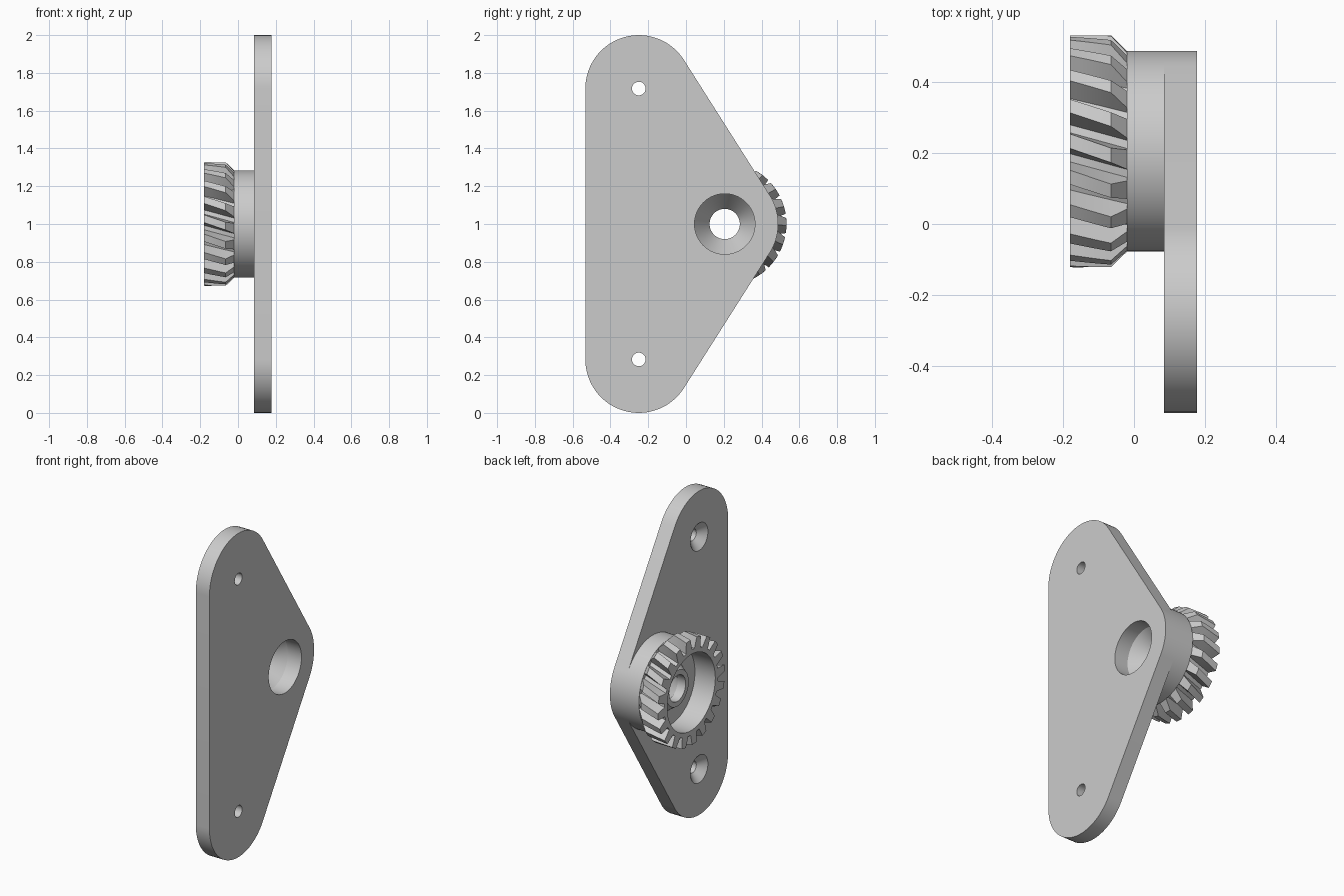
import bpy, bmesh
from math import sin, cos, pi, atan2, radians

old = bpy.data.objects.get("Cube")
if old:
    bpy.data.objects.remove(old, do_unlink=True)

grey = bpy.data.materials.new("plain grey")
grey.use_nodes = True
grey.diffuse_color = (0.6, 0.6, 0.6, 1)
grey.node_tree.nodes["Principled BSDF"].inputs["Base Color"].default_value = (0.6, 0.6, 0.6, 1)

R = 0.283                       # corner and boss radius
BACK, FACE = 0.085, 0.178       # plate thickness range along x
HUB = (0.205, 1.0)              # gear axis (y, z)
TOP, BOTTOM = (-0.25, 2 - R), (-0.25, R)


def finish(name, bm):
    bmesh.ops.remove_doubles(bm, verts=bm.verts, dist=1e-5)
    bmesh.ops.recalc_face_normals(bm, faces=bm.faces)
    mesh = bpy.data.meshes.new(name)
    bm.to_mesh(mesh)
    bm.free()
    mesh.materials.append(grey)
    ob = bpy.data.objects.new(name, mesh)
    bpy.context.collection.objects.link(ob)
    return ob


def smooth(ob, angle=25):
    bpy.ops.object.select_all(action='DESELECT')
    bpy.context.view_layer.objects.active = ob
    ob.select_set(True)
    bpy.ops.object.shade_smooth_by_angle(angle=radians(angle))


def polar(bm, x, r, a, centre=HUB):
    return bm.verts.new((x, centre[0] + r * cos(a), centre[1] + r * sin(a)))


def bridge(bm, a, b):
    n = len(a)
    for i in range(n):
        j = (i + 1) % n
        bm.faces.new((a[i], a[j], b[j], b[i]))


def lathe(name, profile, centre, steps=96, closed=False):
    """Turn (x, radius) points about an axis parallel to x."""
    bm = bmesh.new()
    rings = [[polar(bm, x, r, 2 * pi * i / steps, centre) for i in range(steps)]
             for x, r in profile]
    for a, b in zip(rings, rings[1:]):
        bridge(bm, a, b)
    if closed:
        bridge(bm, rings[-1], rings[0])
    return finish(name, bm)


# Mounting plate: hull of three equal circles
tilt = atan2(HUB[0] - TOP[0], TOP[1] - HUB[1])
bm = bmesh.new()
outline = []
for centre, start, end in ((HUB, -tilt, tilt), (TOP, tilt, pi), (BOTTOM, pi, 2 * pi - tilt)):
    outline += [polar(bm, BACK, R, start + (end - start) * i / 32, centre) for i in range(33)]
base = bm.faces.new(outline)
ext = bmesh.ops.extrude_face_region(bm, geom=[base])["geom"]
bmesh.ops.translate(bm, vec=(FACE - BACK, 0, 0),
                    verts=[v for v in ext if isinstance(v, bmesh.types.BMVert)])
plate = finish("mounting_plate", bm)

# Bearing bore and countersunk screw holes
screw = [(0.07, 0), (0.07, 0.085), (BACK, 0.085), (0.13, 0.036), (0.2, 0.036), (0.2, 0)]
bore = [(0.05, 0), (0.05, 0.16), (0.2, 0.16), (0.2, 0)]
for profile, centre, steps in ((screw, TOP, 48), (screw, BOTTOM, 48), (bore, HUB, 96)):
    cutter = lathe("hole_cutter", profile, centre, steps)
    cutter.hide_render = True
    mod = plate.modifiers.new("hole", 'BOOLEAN')
    mod.operation, mod.solver, mod.object = 'DIFFERENCE', 'EXACT', cutter
    bpy.context.view_layer.objects.active = plate
    bpy.ops.object.modifier_apply(modifier=mod.name)
    bpy.data.objects.remove(cutter, do_unlink=True)
smooth(plate)

# Boss with cup, floor, conical nozzle and tapered bore
boss = lathe("boss_and_cup", [
    (BACK, R), (-0.02, R), (-0.02, 0.25), (-0.179, 0.25), (-0.179, 0.235),
    (-0.04, 0.235), (-0.04, 0.14), (-0.085, 0.11), (-0.085, 0.08),
    (-0.03, 0.08), (BACK, 0.16)], HUB, closed=True)
smooth(boss)

# Helical gear ring, teeth chamfered down to the boss
TEETH, ROOT, TIP = 20, 0.262, 0.327
X0, X1, CHAMFER = -0.18, -0.02, -0.065
pitch = 2 * pi / TEETH


def gear_ring(bm, x, radius=None):
    tip = TIP if x <= CHAMFER else TIP + (R - TIP) * (x - CHAMFER) / (X1 - CHAMFER)
    half = 0.36 - 0.16 * (tip - ROOT) / (TIP - ROOT)
    turn = radians(2) + 1.06 * (x - CHAMFER)
    ring = []
    for t in range(TEETH):
        for r, off in ((ROOT, -0.36), (tip, -half), (tip, half), (ROOT, 0.36)):
            ring.append(polar(bm, x, radius or r, turn + (t + off) * pitch))
    return ring


bm = bmesh.new()
stations = [X0 + (CHAMFER - X0) * i / 4 for i in range(5)] + [X1]
rings = [gear_ring(bm, X0, 0.235)] + [gear_ring(bm, x) for x in stations]
for a, b in zip(rings, rings[1:]):
    bridge(bm, a, b)
gear = finish("helical_gear", bm)
smooth(gear, 15)
